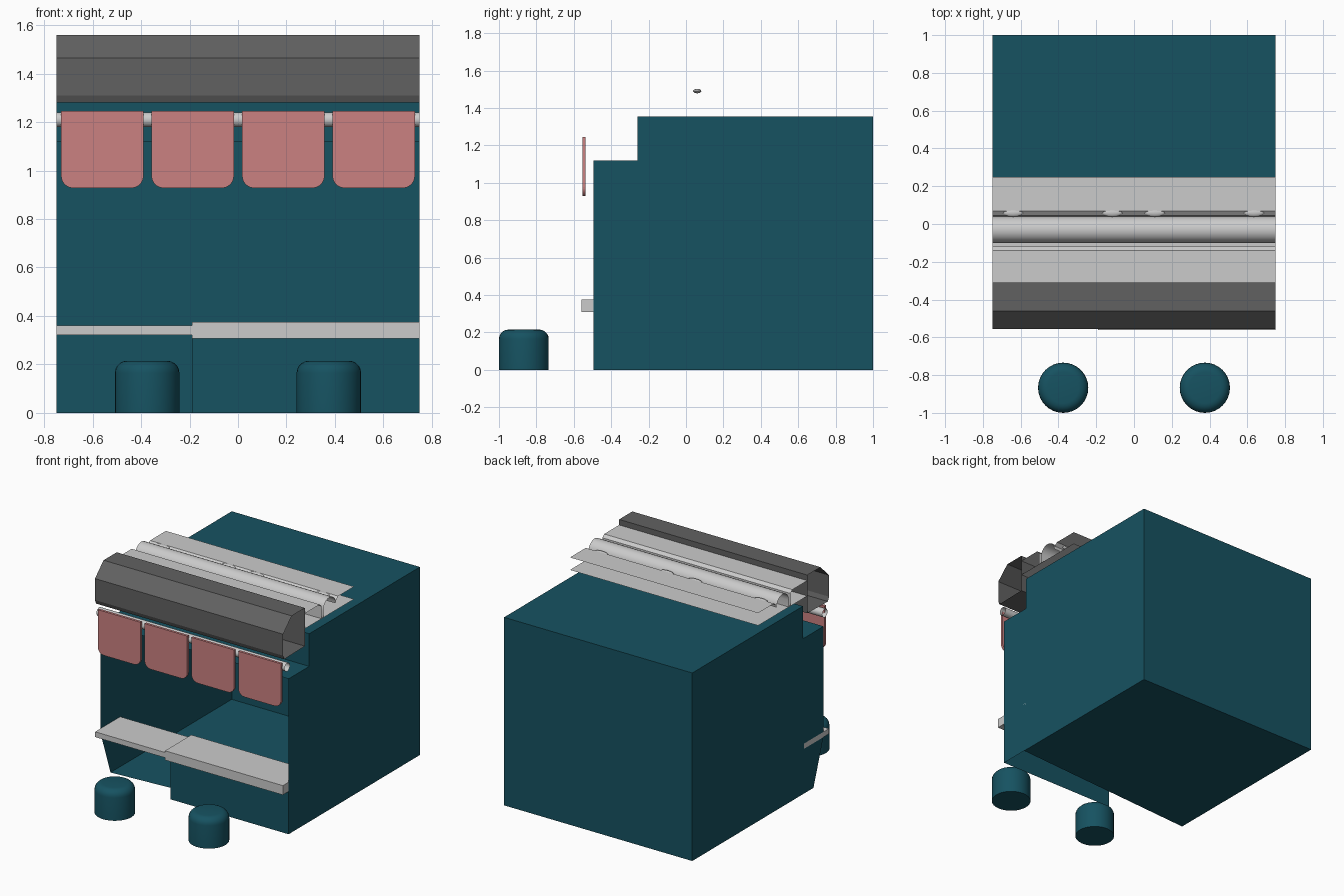
import bpy, bmesh, math

if "Cube" in bpy.data.objects:
    bpy.data.objects.remove(bpy.data.objects["Cube"])

W = 0.75


def material(name, rgb):
    m = bpy.data.materials.new(name)
    m.diffuse_color = (*rgb, 1)
    m.use_nodes = True
    m.node_tree.nodes["Principled BSDF"].inputs["Base Color"].default_value = m.diffuse_color
    return m


TEAL = material("teal", (0.008, 0.085, 0.12))
RED = material("soft_red", (0.6, 0.22, 0.22))
DARK = material("dark_grey", (0.12, 0.12, 0.12))


def finish(name, bm, mat=None, smooth=False):
    me = bpy.data.meshes.new(name)
    bm.to_mesh(me)
    bm.free()
    ob = bpy.data.objects.new(name, me)
    bpy.context.collection.objects.link(ob)
    if mat:
        me.materials.append(mat)
    if smooth:
        bpy.ops.object.select_all(action='DESELECT')
        ob.select_set(True)
        bpy.context.view_layer.objects.active = ob
        bpy.ops.object.shade_smooth_by_angle(angle=math.radians(35))
    return ob


def sheet(name, prof, closed=False, mat=None, smooth=False):
    """Open-ended shell: a (y, z) profile swept across the width."""
    bm = bmesh.new()
    a = [bm.verts.new((-W, y, z)) for y, z in prof]
    b = [bm.verts.new((W, y, z)) for y, z in prof]
    n = len(prof)
    for i in range(n if closed else n - 1):
        j = (i + 1) % n
        bm.faces.new((a[i], b[i], b[j], a[j]))
    return finish(name, bm, mat, smooth)


def box(name, x0, x1, y0, y1, z0, z1, mat=None):
    bm = bmesh.new()
    bmesh.ops.create_cube(bm, size=1)
    for v in bm.verts:
        v.co = (x0 if v.co.x < 0 else x1, y0 if v.co.y < 0 else y1, z0 if v.co.z < 0 else z1)
    return finish(name, bm, mat)


def arc(cy, cz, ry, rz, a0, a1, n):
    return [(cy + ry * math.cos(math.radians(a0 + (a1 - a0) * i / n)),
             cz + rz * math.sin(math.radians(a0 + (a1 - a0) * i / n))) for i in range(n + 1)]


# Booth shell: thin walls, stepped roof, open serving front
bm = bmesh.new()


def poly(*pts):
    bm.faces.new([bm.verts.new(p) for p in pts])


side = [(1, 0), (1, 1.355), (-0.26, 1.355), (-0.26, 1.12), (-0.495, 1.12)]
poly(*[(W, y, z) for y, z in side + [(-0.495, 0)]])
poly(*[(-W, y, z) for y, z in side + [(-0.495, 0.33), (-0.38, 0)]])
for (y0, z0), (y1, z1) in zip(side, side[1:]):
    poly((-W, y0, z0), (W, y0, z0), (W, y1, z1), (-W, y1, z1))
poly((-W, 1, 0), (W, 1, 0), (W, -0.28, 0), (-W, -0.38, 0))
poly((-0.19, -0.495, 0), (W, -0.495, 0), (W, -0.495, 0.33), (-0.19, -0.495, 0.33))
bmesh.ops.remove_doubles(bm, verts=bm.verts, dist=1e-4)
bmesh.ops.recalc_face_normals(bm, faces=bm.faces)
finish("booth_shell", bm, TEAL)

# Counter and the thinner flap over the entrance
box("counter", -0.19, W, -0.56, -0.26, 0.308, 0.375)
box("counter_flap", -W, -0.19, -0.555, -0.27, 0.322, 0.36)

# Shutter housing over the opening
sheet("shutter_housing", [(-0.31, 1.285), (-0.31, 1.56), (-0.46, 1.56), (-0.557, 1.465),
                          (-0.557, 1.31), (-0.545, 1.28)], True, DARK)

# Folded metal roof trim
sheet("roof_trim_upper", [(0.25, 1.5), (0.07, 1.5), (0.045, 1.48)] +
      arc(-0.03, 1.46, 0.07, 0.07, 0, 180, 10) + [(-0.10, 1.41)], smooth=True)
sheet("roof_trim_front", [(-0.31, 1.52), (-0.14, 1.52), (-0.12, 1.5), (-0.12, 1.41)])
sheet("roof_trim_lower", [(0.25, 1.41), (-0.31, 1.41)])

# Small raised dimples pressed into the trim
for i, x in enumerate((-0.64, -0.115, 0.11, 0.635)):
    bm = bmesh.new()
    bmesh.ops.create_uvsphere(bm, u_segments=14, v_segments=8, radius=1)
    for v in bm.verts:
        v.co = (x + v.co.x * 0.055, 0.06 + v.co.y * 0.022, 1.49 + v.co.z * 0.012)
    finish(f"trim_dimple_{i + 1}", bm, None, True)

# Rail that carries the valance flaps
sheet("valance_rail", arc(-0.51, 1.21, 0.03, 0.03, 0, 345, 23), True, smooth=True)

# Four red valance flaps with rounded lower corners
for i, cx in enumerate((-0.56, -0.187, 0.187, 0.56)):
    h, r, zb, zt = 0.17, 0.05, 0.928, 1.245
    outline = [(cx - h, zt)] + arc(cx - h + r, zb + r, r, r, 180, 270, 6) + \
        arc(cx + h - r, zb + r, r, r, 270, 360, 6) + [(cx + h, zt)]
    bm = bmesh.new()
    f = bm.faces.new([bm.verts.new((x, -0.554, z)) for x, z in outline])
    ext = bmesh.ops.extrude_face_region(bm, geom=[f], use_keep_orig=True)
    for v in ext["geom"]:
        if isinstance(v, bmesh.types.BMVert):
            v.co.y = -0.536
    bmesh.ops.recalc_face_normals(bm, faces=bm.faces)
    finish(f"valance_flap_{i + 1}", bm, RED)

# Two round stools with softened tops
for name, x in (("stool_left", -0.375), ("stool_right", 0.375)):
    bm = bmesh.new()
    bmesh.ops.create_cone(bm, cap_ends=True, segments=32, radius1=0.133, radius2=0.133, depth=0.215)
    bmesh.ops.translate(bm, verts=bm.verts, vec=(x, -0.867, 0.1075))
    rim = [e for e in bm.edges if all(v.co.z > 0.2 for v in e.verts)]
    bmesh.ops.bevel(bm, geom=rim, offset=0.05, segments=5, profile=0.5, affect='EDGES')
    finish(name, bm, TEAL, True)
